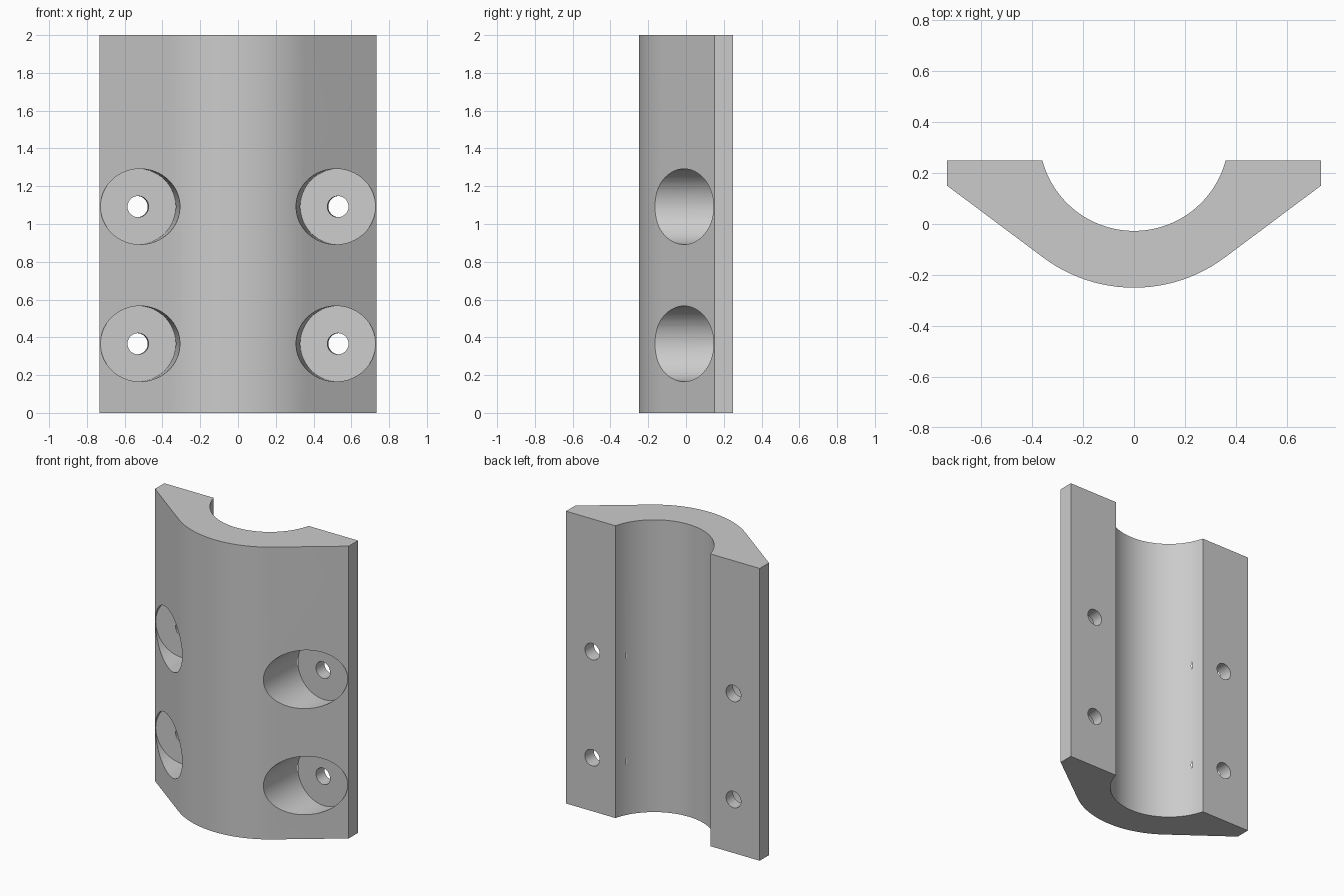
import bpy, bmesh, math
from mathutils import Vector

cube = bpy.data.objects.get("Cube")
if cube:
    bpy.data.objects.remove(cube, do_unlink=True)

HEIGHT, HALF_WIDTH, BACK, EDGE = 2.0, 0.733, 0.25, 0.15
CENTRE_Y, BORE_R, OUTER_R = 0.345, 0.372, 0.595

grey = bpy.data.materials.new("plain grey")
grey.use_nodes = True
colour = (0.6, 0.6, 0.6, 1)
grey.diffuse_color = colour
grey.node_tree.nodes["Principled BSDF"].inputs["Base Color"].default_value = colour


def new_object(name, bm):
    bmesh.ops.recalc_face_normals(bm, faces=bm.faces)
    mesh = bpy.data.meshes.new(name)
    bm.to_mesh(mesh)
    bm.free()
    mesh.materials.append(grey)
    obj = bpy.data.objects.new(name, mesh)
    bpy.context.collection.objects.link(obj)
    return obj


def arc(radius, start, end, steps):
    """Points around the bore axis; the angle is measured from the front."""
    angles = [start + (end - start) * i / steps for i in range(steps + 1)]
    return [(radius * math.sin(a), CENTRE_Y - radius * math.cos(a)) for a in angles]


# Saddle body: cross-section extruded upward
tangent = math.radians(37)
lip = math.acos((CENTRE_Y - BACK) / BORE_R)
profile = [(-HALF_WIDTH, BACK), (-HALF_WIDTH, EDGE)]
profile += arc(OUTER_R, -tangent, tangent, 24)
profile += [(HALF_WIDTH, EDGE), (HALF_WIDTH, BACK)]
profile += arc(BORE_R, lip, -lip, 48)

bm = bmesh.new()
base = bm.faces.new([bm.verts.new((x, y, 0)) for x, y in profile])
top = bmesh.ops.extrude_face_region(bm, geom=[base])["geom"]
bmesh.ops.translate(bm, vec=(0, 0, HEIGHT),
                    verts=[v for v in top if isinstance(v, bmesh.types.BMVert)])
body = new_object("saddle_clamp", bm)


# Slightly splayed counterbores and bolt holes
def rod(name, radius, side, z, near, far):
    axis = Vector((side * 0.065, 1, 0)).normalized()
    seat = Vector((side * 0.529, 0.164, z))
    bm = bmesh.new()
    bmesh.ops.create_cone(bm, cap_ends=True, segments=64, radius1=radius,
                          radius2=radius, depth=far - near)
    obj = new_object(name, bm)
    obj.rotation_mode = 'QUATERNION'
    obj.rotation_quaternion = axis.to_track_quat('Z', 'Y')
    obj.location = seat + axis * (near + far) / 2
    return obj


cutters = []
for side, label in ((1, "left"), (-1, "right")):
    for z, level in ((0.366, "lower"), (1.092, "upper")):
        name = f"{level}_{label}"
        cutters.append(rod(name + "_counterbore_cutter", 0.2, side, z, -0.8, 0))
        cutters.append(rod(name + "_bolt_hole_cutter", 0.056, side, z, -0.1, 0.3))

for cutter in cutters:
    cutter.hide_render = True
    cut = body.modifiers.new(cutter.name, 'BOOLEAN')
    cut.operation = 'DIFFERENCE'
    cut.solver = 'EXACT'
    cut.object = cutter

# Bake the cuts and shade the curved walls smooth
bpy.context.view_layer.update()
graph = bpy.context.evaluated_depsgraph_get()
body_mesh = bpy.data.meshes.new_from_object(body.evaluated_get(graph))
body.modifiers.clear()
body.data = body_mesh
for cutter in cutters:
    bpy.data.objects.remove(cutter, do_unlink=True)

bpy.ops.object.select_all(action='DESELECT')
body.select_set(True)
bpy.context.view_layer.objects.active = body
bpy.ops.object.shade_smooth_by_angle(angle=math.radians(25))
